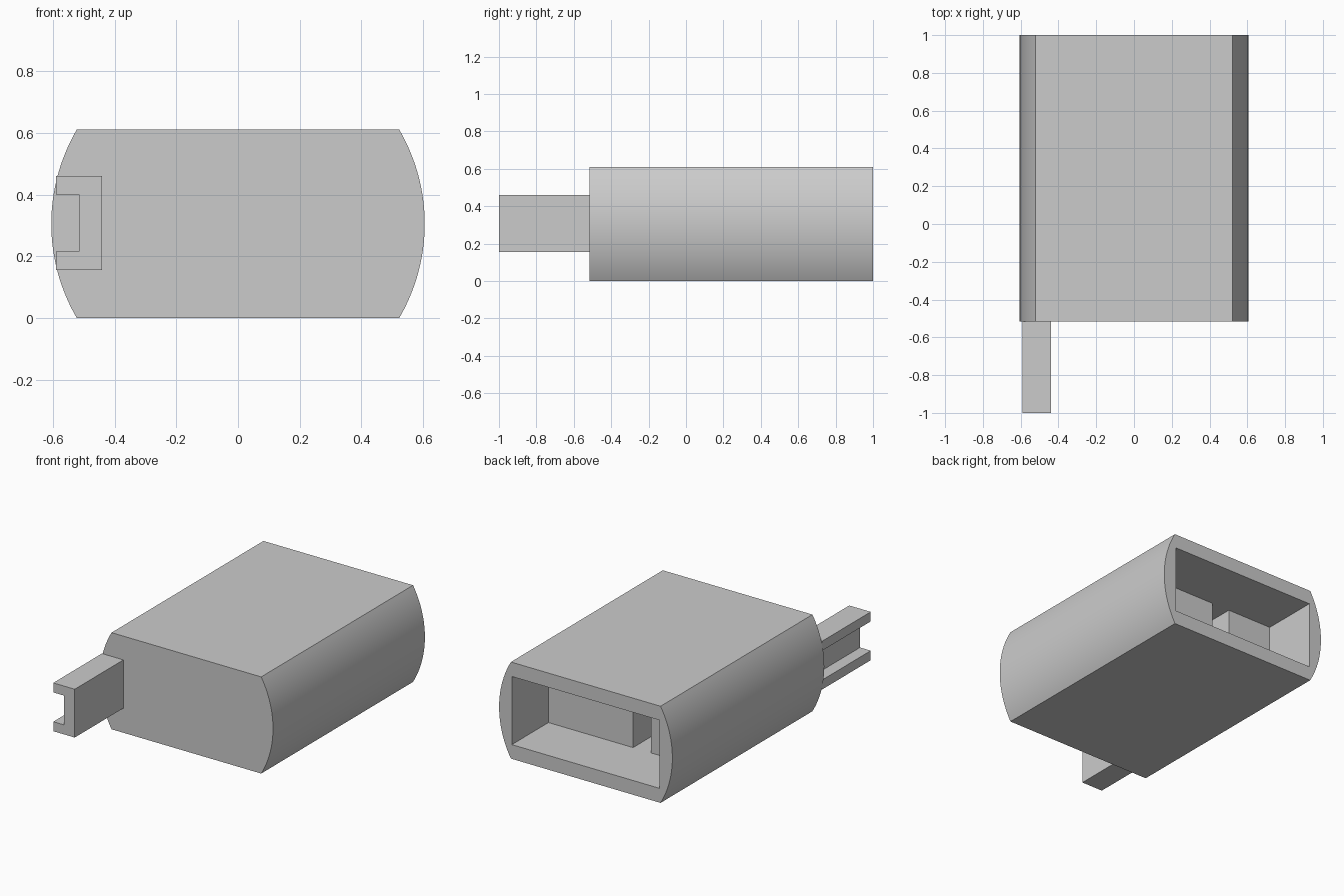
import bpy, bmesh, math
from mathutils import Vector

old = bpy.data.objects.get("Cube")
if old:
    bpy.data.objects.remove(old, do_unlink=True)

grey = bpy.data.materials.new("plain_grey")
grey.use_nodes = True
colour = (0.6, 0.6, 0.6, 1)
grey.diffuse_color = colour
grey.node_tree.nodes["Principled BSDF"].inputs["Base Color"].default_value = colour


def prism(name, outline, direction):
    """Extrude a closed outline of 3D points along a direction."""
    bm = bmesh.new()
    face = bm.faces.new([bm.verts.new(p) for p in outline])
    new = bmesh.ops.extrude_face_region(bm, geom=[face])["geom"]
    verts = [g for g in new if isinstance(g, bmesh.types.BMVert)]
    bmesh.ops.translate(bm, verts=verts, vec=Vector(direction))
    bmesh.ops.recalc_face_normals(bm, faces=bm.faces)
    mesh = bpy.data.meshes.new(name)
    bm.to_mesh(mesh)
    bm.free()
    mesh.materials.append(grey)
    obj = bpy.data.objects.new(name, mesh)
    bpy.context.collection.objects.link(obj)
    return obj


FRONT, BACK, TIP = -0.515, 1.0, -1.0
RADIUS, MID = 0.605, 0.305

# Body: a flat-topped block with rounded flanks
half = math.asin(MID / RADIUS)
steps = 32
flank = [half * (2 * i / steps - 1) for i in range(steps + 1)]
angles = flank + [a + math.pi for a in flank]
body = prism("body",
             [(RADIUS * math.cos(a), FRONT, MID + RADIUS * math.sin(a)) for a in angles],
             (0, BACK - FRONT, 0))

# Socket: a wide recess in the back with a narrow deeper slot
wide, step, deep, bottom, top = 0.516, 0.635, 0.25, 0.09, 0.52
plan = [(-wide, BACK + 0.1), (-wide, step), (-0.2, step), (-0.2, deep),
        (-0.075, deep), (-0.075, step), (wide, step), (wide, BACK + 0.1)]
cutter = prism("socket_cutter", [(x, y, bottom) for x, y in plan], (0, 0, top - bottom))
cutter.hide_render = True
cut = body.modifiers.new("socket", 'BOOLEAN')
cut.operation, cut.solver, cut.object = 'DIFFERENCE', 'EXACT', cutter
bpy.ops.object.select_all(action='DESELECT')
bpy.context.view_layer.objects.active = body
body.select_set(True)
bpy.ops.object.modifier_apply(modifier=cut.name)
bpy.data.objects.remove(cutter, do_unlink=True)
bpy.ops.object.shade_smooth_by_angle(angle=math.radians(20))

# Arm: a channel section, open towards the right side
outer, web, inner = -0.59, -0.515, -0.44
section = [(outer, 0.155), (inner, 0.155), (inner, 0.46), (outer, 0.46),
           (outer, 0.4), (web, 0.4), (web, 0.215), (outer, 0.215)]
prism("channel_arm", [(x, TIP, z) for x, z in section], (0, FRONT - TIP, 0))
